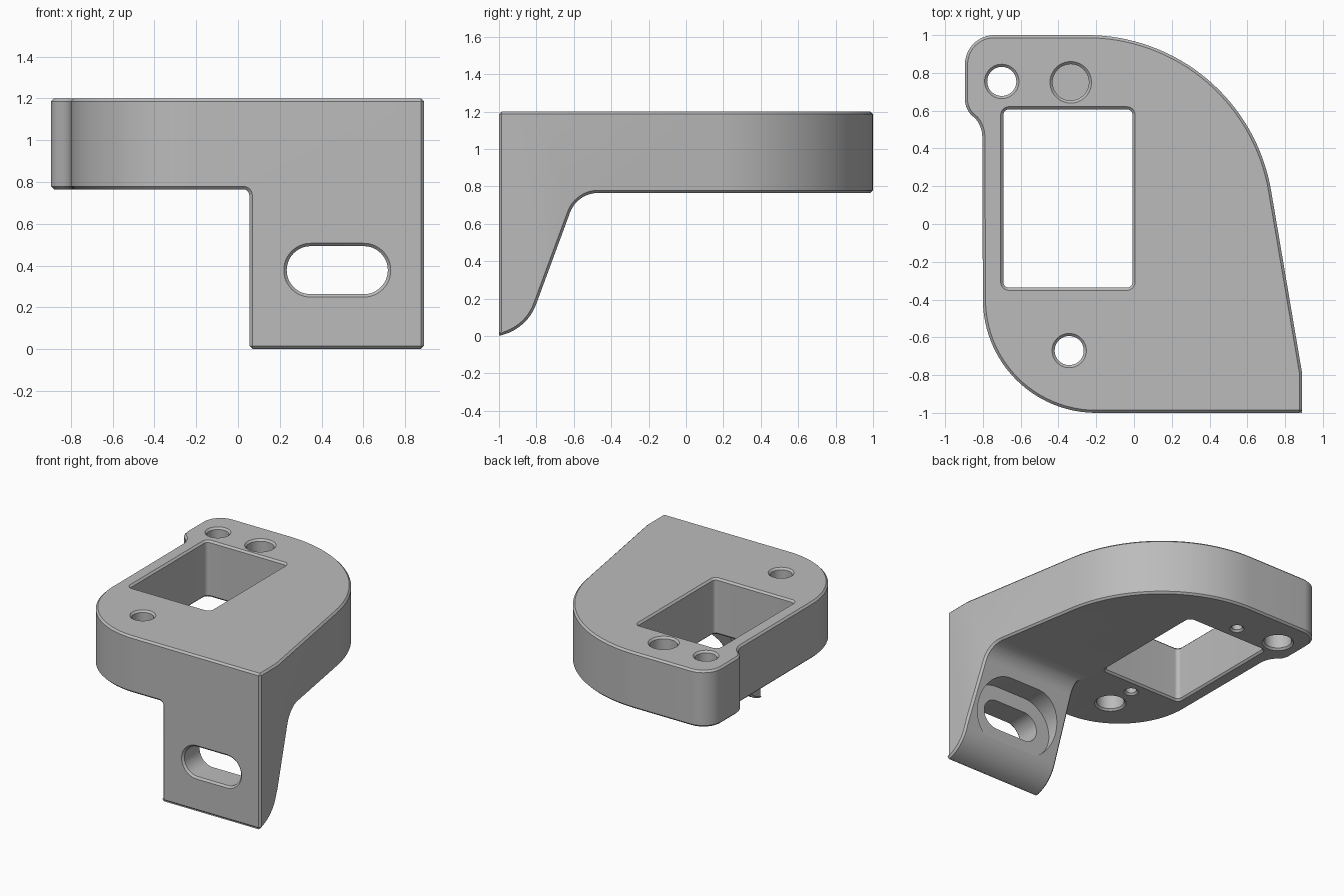
import bpy, bmesh, math
from mathutils import Matrix

if "Cube" in bpy.data.objects:
    bpy.data.objects.remove(bpy.data.objects["Cube"], do_unlink=True)

TOP, UNDER, CHAMFER = 1.2, 0.765, 0.014

grey = bpy.data.materials.new("plain grey")
grey.use_nodes = True
grey.diffuse_color = (0.5, 0.5, 0.5, 1)
grey.node_tree.nodes["Principled BSDF"].inputs["Base Color"].default_value = (0.5, 0.5, 0.5, 1)


def arc(cx, cy, r, start, end, steps):
    """Points on an arc, angles in degrees."""
    angles = [math.radians(start + (end - start) * i / steps) for i in range(steps + 1)]
    return [(cx + r * math.cos(a), cy + r * math.sin(a)) for a in angles]


def rounded(cx, cy, hw, hh, r, steps=12):
    """Rounded rectangle; also gives circles and slots."""
    pts = []
    for i, (sx, sy) in enumerate([(1, 1), (-1, 1), (-1, -1), (1, -1)]):
        pts += arc(cx + sx * (hw - r), cy + sy * (hh - r), r, 90 * i, 90 * i + 90, steps)
    clean = [p for i, p in enumerate(pts) if math.dist(p, pts[i - 1]) > 1e-5]
    return clean


def loft(name, rings, matrix=Matrix()):
    """Closed solid through a stack of (points, height) rings."""
    bm = bmesh.new()
    loops = [[bm.verts.new((x, y, z)) for x, y in pts] for pts, z in rings]
    n = len(loops[0])
    for low, high in zip(loops, loops[1:]):
        for i in range(n):
            j = (i + 1) % n
            bm.faces.new((low[i], low[j], high[j], high[i]))
    bm.faces.new(loops[0][::-1])
    bm.faces.new(loops[-1])
    bm.transform(matrix)
    bmesh.ops.recalc_face_normals(bm, faces=bm.faces)
    mesh = bpy.data.meshes.new(name)
    bm.to_mesh(mesh)
    bm.free()
    obj = bpy.data.objects.new(name, mesh)
    bpy.context.collection.objects.link(obj)
    return obj


def combine(obj, tool, operation):
    """Apply a boolean and remove the tool."""
    tool.hide_render = True
    mod = obj.modifiers.new("cut", 'BOOLEAN')
    mod.operation, mod.solver, mod.object = operation, 'EXACT', tool
    graph = bpy.context.evaluated_depsgraph_get()
    result = bpy.data.meshes.new_from_object(obj.evaluated_get(graph))
    obj.modifiers.clear()
    obj.data = result
    bpy.data.objects.remove(tool, do_unlink=True)


def hole(cx, cy, hw, hh, r, layers, matrix=Matrix()):
    """Cut a rounded opening whose layers are (height, growth)."""
    rings = [(rounded(cx, cy, hw + g, hh + g, r + g), z) for z, g in layers]
    combine(bracket, loft("hole_cutter", rings, matrix), 'DIFFERENCE')


def rim(face, direction, grow=0):
    """Two layers that chamfer a hole where it leaves a face."""
    inner = (face - direction * CHAMFER, grow)
    outer = (face + direction * 0.02, grow + CHAMFER + 0.02 - CHAMFER * 0.0)
    return [inner, outer] if direction > 0 else [outer, inner]


# Plan outline
plan = [(0.89, -1), (0.89, -0.79)]
plan += arc(-0.25, 0.01, 0.99, 9.75, 90, 32)
plan += arc(-0.74, 0.845, 0.155, 90, 180, 12)
plan += arc(-0.775, 0.66, 0.12, 180, 222, 6)
plan += arc(-0.953, 0.46, 0.15, 40, 0, 6)
plan += arc(-0.2, -0.4, 0.6, 180, 270, 24)
bracket = loft("bracket", [(plan, -0.1), (plan, TOP)])

# Side profile: curved foot, sloping leg back, fillet under the plate
side = [(-1.1, 1.3), (-1.1, 0.0)]
side += arc(-1.049, 0.261, 0.264, -79, -20, 12)
side += arc(-0.47, UNDER - 0.16, 0.16, 160, 90, 12)
side += [(1.1, UNDER), (1.1, 1.3)]
along_x = Matrix(((0, 0, 1, 0), (1, 0, 0, 0), (0, 1, 0, 0), (0, 0, 0, 1)))
combine(bracket, loft("side_profile", [(side, -1.2), (side, 1.2)], along_x), 'INTERSECT')

# Front profile: leg only on one side, small fillet in the inner corner
front = [(-1.1, 1.3), (-1.1, UNDER)]
front += arc(0.025, UNDER - 0.03, 0.03, 90, 0, 5)
front += [(0.055, -0.2), (1.1, -0.2), (1.1, 1.3)]
along_y = Matrix.Rotation(math.pi / 2, 4, 'X')
combine(bracket, loft("front_profile", [(front, -1.2), (front, 1.2)], along_y), 'INTERSECT')

# Chamfer the outer convex edges
bm = bmesh.new()
bm.from_mesh(bracket.data)
bmesh.ops.remove_doubles(bm, verts=bm.verts, dist=1e-4)
bmesh.ops.dissolve_limit(bm, angle_limit=math.radians(0.2), verts=bm.verts, edges=bm.edges)
sharp = [e for e in bm.edges
         if len(e.link_faces) == 2 and e.calc_face_angle_signed() > math.radians(35)]
bmesh.ops.bevel(bm, geom=sharp, offset=CHAMFER, offset_type='OFFSET', segments=1,
                profile=0.5, affect='EDGES', clamp_overlap=False)
bm.to_mesh(bracket.data)
bm.free()

# Window
hole(-0.35, 0.135, 0.342, 0.472, 0.03, rim(UNDER, -1) + rim(TOP, 1))

# Through holes, wider from below
for x, y in [(-0.7, 0.755), (-0.343, -0.67)]:
    hole(x, y, 0.077, 0.077, 0.077,
         rim(UNDER, -1, 0.021) + [(0.97, 0.021), (0.97, 0)] + rim(TOP, 1))

# Blind recess in the top
hole(-0.335, 0.75, 0.096, 0.096, 0.096, [(1.05, 0)] + rim(TOP, 1))

# Small blind screw holes underneath, either side of the window
for y in (0.72, -0.45):
    hole(-0.35, y, 0.038, 0.038, 0.038, rim(UNDER, -1) + [(0.98, 0)])

# Slot through the leg with a wider pocket at the back
hole(0.475, 0.378, 0.242, 0.115, 0.115,
     [(0.3, 0.115), (0.8, 0.115), (0.8, 0)] + rim(1, 1), along_y)

# Finish
bracket.data.materials.clear()
bracket.data.materials.append(grey)
for poly in bracket.data.polygons:
    poly.material_index = 0
bpy.ops.object.select_all(action='DESELECT')
bracket.select_set(True)
bpy.context.view_layer.objects.active = bracket
bpy.ops.object.shade_smooth_by_angle(angle=math.radians(25))
